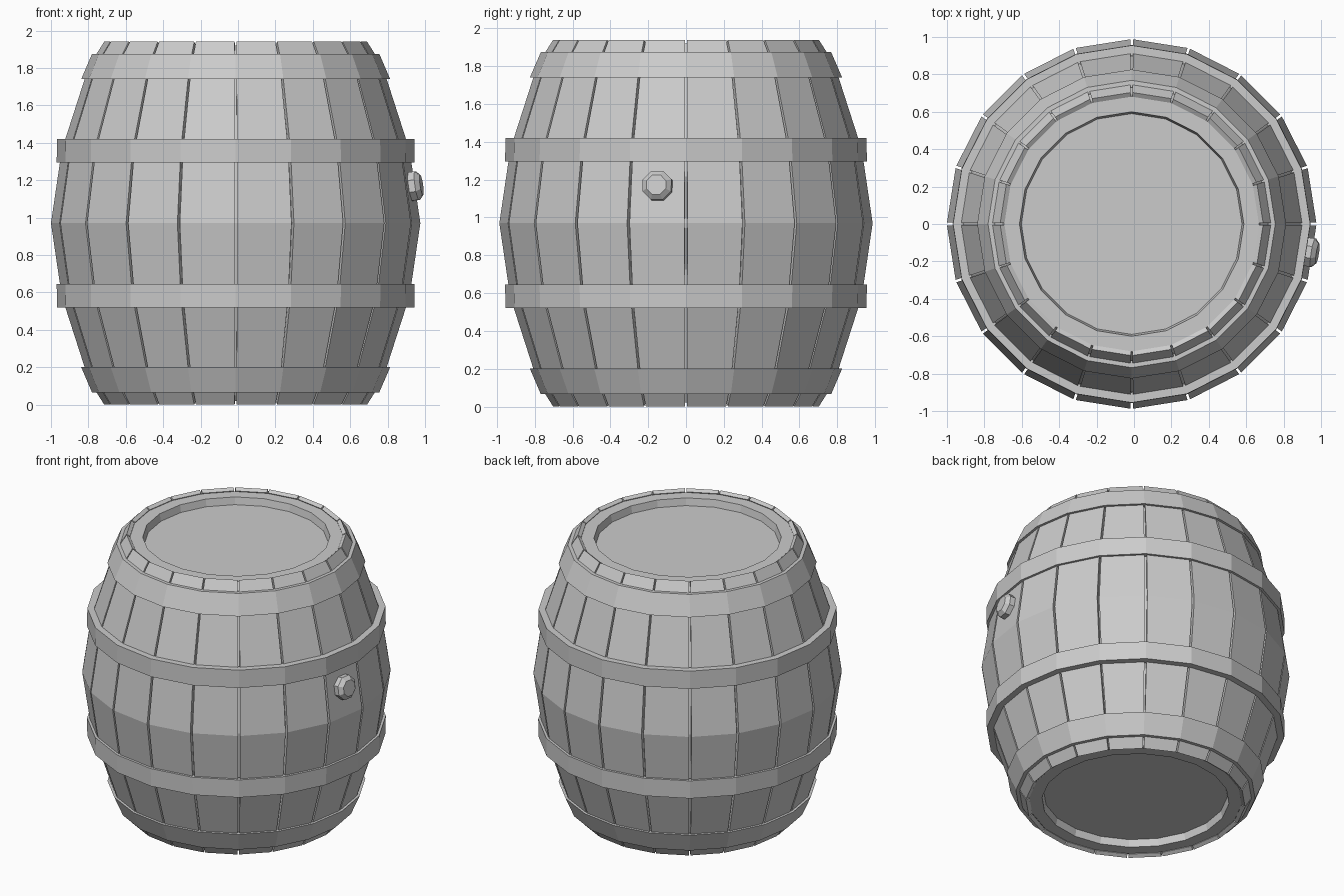
import bpy, bmesh
from math import sin, cos, pi, radians
from mathutils import Matrix

if "Cube" in bpy.data.objects:
    bpy.data.objects.remove(bpy.data.objects["Cube"])

SIDES = 20
STEP = 2 * pi / SIDES
CX = -0.0125      # barrel axis sits slightly left because the bung sticks out
H = 1.94


def make_object(name, bm):
    bmesh.ops.remove_doubles(bm, verts=bm.verts, dist=1e-5)
    bmesh.ops.recalc_face_normals(bm, faces=bm.faces)
    mesh = bpy.data.meshes.new(name)
    bm.to_mesh(mesh)
    bm.free()
    ob = bpy.data.objects.new(name, mesh)
    bpy.context.collection.objects.link(ob)
    return ob


def lathe(bm, profile, sides=SIDES, closed=True, offset=0.0):
    """Revolve an (r, z) profile around z."""
    rings = [[bm.verts.new((r * cos(a), r * sin(a), z)) for r, z in profile]
             for a in (offset + i * 2 * pi / sides for i in range(sides))]
    n = len(profile)
    for i in range(sides):
        p, q = rings[i], rings[(i + 1) % sides]
        for j in range(n if closed else n - 1):
            k = (j + 1) % n
            bm.faces.new((p[j], q[j], q[k], p[k]))
    if not closed:
        for j in (0, n - 1):
            bm.faces.new([ring[j] for ring in rings])


def mirrored(half):
    """Complete a profile by mirroring its lower part about mid height."""
    return half + [(r, H - z) for r, z in reversed(half) if z < H / 2 - 1e-4]


outer = mirrored([(0.703, 0), (0.785, 0.13), (0.93, 0.58), (0.9875, 0.97)])
inner = mirrored([(0.68, 0.015), (0.745, 0.13), (0.89, 0.58), (0.947, 0.97)])

# Staves: separate curved planks with narrow gaps
bm = bmesh.new()
gap = radians(0.4)
for i in range(SIDES):
    sides = []
    for a in (i * STEP + gap, (i + 1) * STEP - gap):
        o = [bm.verts.new((r * cos(a), r * sin(a), z)) for r, z in outer]
        n = [bm.verts.new((r * cos(a), r * sin(a), z)) for r, z in inner]
        sides.append((o, n))
    (o1, n1), (o2, n2) = sides
    for j in range(len(outer) - 1):
        bm.faces.new((o1[j], o2[j], o2[j + 1], o1[j + 1]))
        bm.faces.new((n1[j], n1[j + 1], n2[j + 1], n2[j]))
        bm.faces.new((o1[j], o1[j + 1], n1[j + 1], n1[j]))
        bm.faces.new((o2[j], n2[j], n2[j + 1], o2[j + 1]))
    for j in (0, -1):
        bm.faces.new((o1[j], n1[j], n2[j], o2[j]))
make_object("staves", bm).location.x = CX

# Core: closed body behind the gaps, with the rims and recessed heads
bm = bmesh.new()
lathe(bm, mirrored([(0.59, 0.07), (0.60, 0.02), (0.682, 0.02), (0.75, 0.13),
                    (0.895, 0.58), (0.952, 0.97)]), closed=False)
make_object("inner_body", bm).location.x = CX

# Hoops: two bands, repeated upside down on the upper half
bands = {
    "end_hoop": [(0.73, 0.065), (0.768, 0.065), (0.826, 0.20), (0.79, 0.20)],
    "middle_hoop": [(0.90, 0.52), (0.955, 0.52), (0.957, 0.645), (0.92, 0.645)],
}
for name, prof in bands.items():
    for place in ("lower", "upper"):
        pts = prof if place == "lower" else [(r, H - z) for r, z in prof]
        bm = bmesh.new()
        lathe(bm, pts)
        make_object(f"{place}_{name}", bm).location.x = CX

# Bung: octagonal stopper in the middle of a stave on the right
bm = bmesh.new()
lathe(bm, [(0.07, -0.04), (0.083, 0.005), (0.083, 0.04), (0.056, 0.064)],
      sides=8, closed=False, offset=pi / 8)
bung = make_object("bung", bm)
ang = -STEP / 2
bung.matrix_world = (Matrix.Translation((CX + 0.943 * cos(ang), 0.943 * sin(ang), 1.165))
                     @ Matrix.Rotation(ang, 4, 'Z')
                     @ Matrix.Rotation(radians(82), 4, 'Y'))
